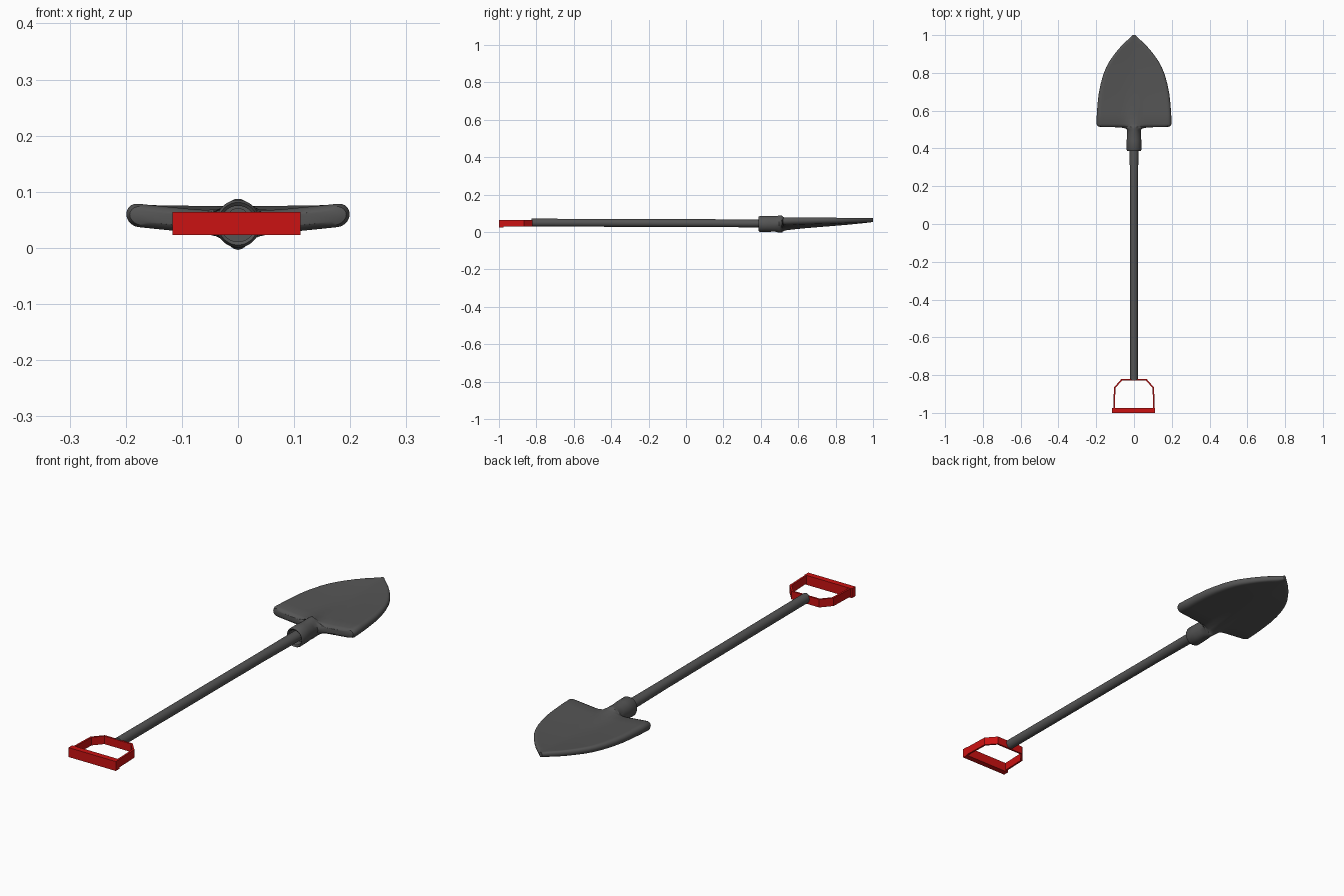
import bpy, bmesh, math
from mathutils import Vector

cube = bpy.data.objects.get("Cube")
if cube:
    bpy.data.objects.remove(cube, do_unlink=True)


def material(name, color):
    mat = bpy.data.materials.new(name)
    mat.use_nodes = True
    mat.diffuse_color = (*color, 1)
    mat.node_tree.nodes["Principled BSDF"].inputs["Base Color"].default_value = (*color, 1)
    return mat


GREY = material("dark grey metal", (0.09, 0.09, 0.09))
RED = material("red plastic", (0.6, 0.006, 0.006))


def finish(name, bm, mat, smooth=None):
    bmesh.ops.recalc_face_normals(bm, faces=bm.faces)
    mesh = bpy.data.meshes.new(name)
    bm.to_mesh(mesh)
    bm.free()
    mesh.materials.append(mat)
    obj = bpy.data.objects.new(name, mesh)
    bpy.context.collection.objects.link(obj)
    if smooth:
        bpy.ops.object.select_all(action="DESELECT")
        obj.select_set(True)
        bpy.context.view_layer.objects.active = obj
        bpy.ops.object.shade_smooth_by_angle(angle=math.radians(smooth))
    return obj


def loft(name, rings, mat, smooth):
    """Skin a list of closed rings and cap both ends."""
    bm = bmesh.new()
    rows = [[bm.verts.new(p) for p in ring] for ring in rings]
    for a, b in zip(rows, rows[1:]):
        for i in range(len(a)):
            j = (i + 1) % len(a)
            bm.faces.new((a[i], a[j], b[j], b[i]))
    bm.faces.new(rows[0])
    bm.faces.new(rows[-1])
    return finish(name, bm, mat, smooth)


HALF = 32
PHIS = [math.pi * (i / HALF - 0.5) for i in range(HALF + 1)]


def section(y, w, mid, thick, r):
    """Cross-section of half width w with ends rounded by r."""
    top, bottom = [], []
    for phi in PHIS:
        x = w * math.sin(phi)
        over = max(0, (abs(x) - (w - r)) / r)
        h = thick(x) * math.sqrt(max(0, 1 - over * over))
        top.append(Vector((x, y, mid(x) + h)))
        bottom.append(Vector((x, y, mid(x) - h)))
    return top + bottom[-2:0:-1]


def socket_section(y, w, h):
    return section(y, w, lambda x: 0.043, lambda x: h, w)


def blade_section(y, w, k):
    t = max(0, (y - 0.52) / 0.48)
    h = 0.021 - 0.010 * t
    center, edge = 0.042 + 0.022 * t ** 2.2, 0.06 + 0.004 * t
    bump = 0.014 * (1 - t) ** 4 + 2 * h * (1 - k)
    span = 0.2 if y < 0.53 else w

    def mid(x):
        return center + (edge - center) * (abs(x) / span) ** 1.2

    def thick(x):
        return h * k + bump * math.exp(-(x / 0.033) ** 2)

    return section(y, w, mid, thick, min(w, h))


# Blade with hollow socket: inner bore, outer collar, then the dished blade
socket = [(0.43, 0.031, 0.032), (0.392, 0.031, 0.032), (0.387, 0.036, 0.038),
          (0.395, 0.040, 0.0425), (0.44, 0.039, 0.0425), (0.475, 0.036, 0.041)]
blade = [(0.498, 0.036, 0.5), (0.506, 0.045, 0.5), (0.511, 0.07, 0.5),
         (0.513, 0.12, 0.5), (0.514, 0.18, 0.5), (0.518, 0.193, 0.8),
         (0.53, 0.199, 1), (0.58, 0.197, 1), (0.635, 0.193, 1), (0.69, 0.187, 1),
         (0.74, 0.177, 1), (0.79, 0.163, 1), (0.83, 0.147, 1), (0.86, 0.131, 1),
         (0.89, 0.11, 1), (0.92, 0.087, 1), (0.95, 0.06, 1), (0.98, 0.028, 1),
         (1.0, 0.006, 1)]
loft("blade", [socket_section(*s) for s in socket] + [blade_section(*s) for s in blade],
     GREY, 40)

# Shaft, swelling slightly towards the socket
shaft = [(-0.827, 0.02, 0.05), (0.14, 0.02, 0.047), (0.38, 0.0235, 0.0455), (0.45, 0.0235, 0.045)]
angles = [2 * math.pi * i / 24 for i in range(24)]
loft("shaft", [[(r * math.cos(a), y, z + 0.021 * math.sin(a)) for a in angles]
               for y, r, z in shaft], GREY, 40)

# Grip bar
bm = bmesh.new()
bmesh.ops.create_cube(bm, size=1)
for v in bm.verts:
    v.co = Vector((v.co.x * 0.228 - 0.003, v.co.y * 0.025 - 0.9875, v.co.z * 0.041 + 0.0435))
finish("grip_bar", bm, RED)

# Grip frame: flat strip bent around the hand opening
outer = [(-0.11, -0.98), (-0.106, -0.865), (-0.067, -0.821)]
inner = [(-0.102, -0.98), (-0.098, -0.868), (-0.064, -0.829)]
rings = []
for (ox, oy), (ix, iy) in zip(outer, inner):
    rings.append([(ox, oy, 0.028), (ix, iy, 0.028), (ix, iy, 0.063), (ox, oy, 0.063)])
rings += [[(-x, y, z) for x, y, z in ring] for ring in reversed(rings)]
loft("grip_frame", rings, RED, None)
